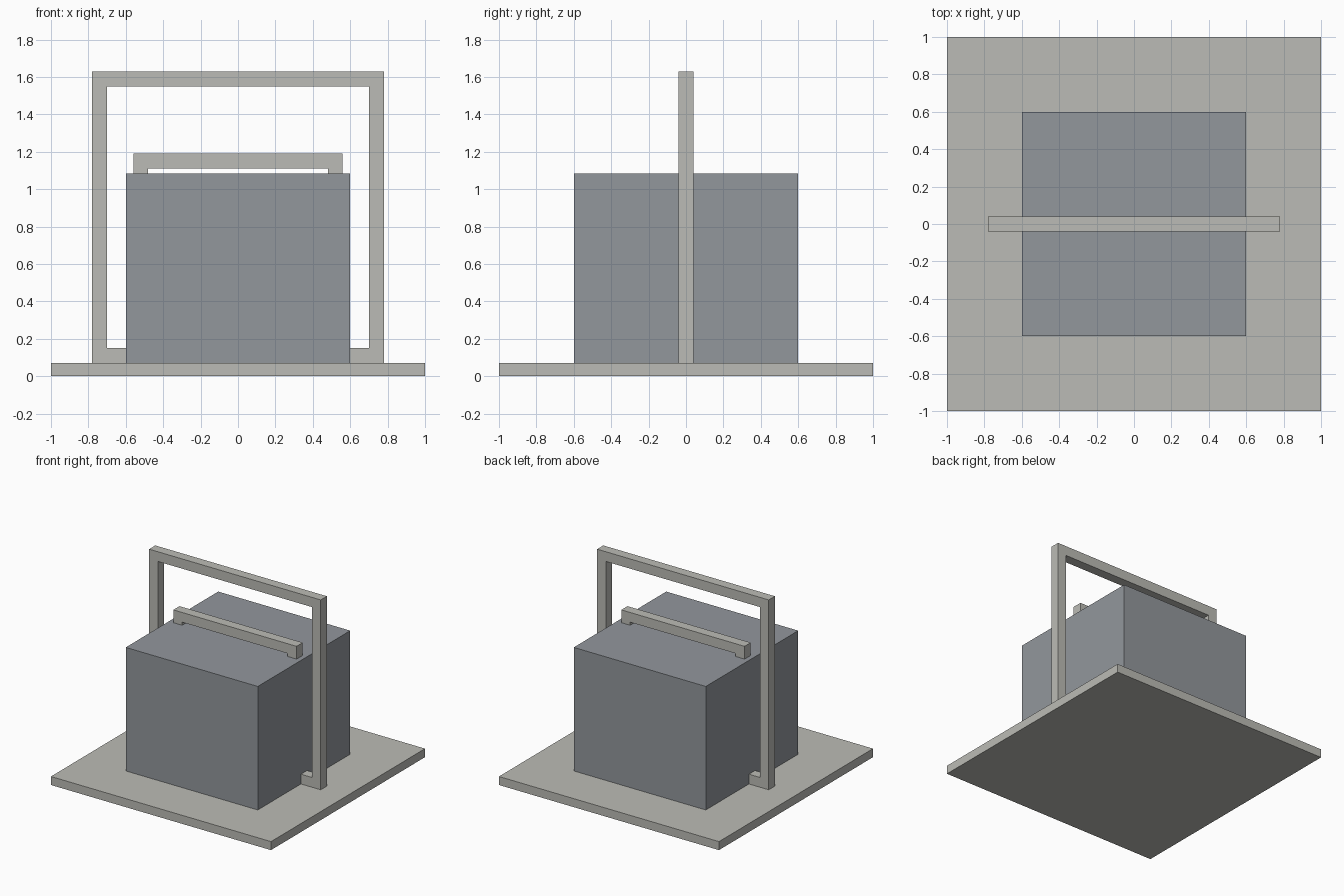
import bpy
import bmesh
from mathutils import Vector

cube = bpy.data.objects.get("Cube")
if cube:
    bpy.data.objects.remove(cube, do_unlink=True)


def make_material(name, rgb):
    mat = bpy.data.materials.new(name)
    mat.use_nodes = True
    color = (*rgb, 1.0)
    mat.diffuse_color = color
    mat.node_tree.nodes["Principled BSDF"].inputs["Base Color"].default_value = color
    return mat


def extrude_profile(name, half_outline, depth, mat):
    """Mirror an open x-z outline across x = 0, close it and extrude it along y."""
    outline = half_outline + [(-x, z) for x, z in reversed(half_outline)]
    bm = bmesh.new()
    verts = [bm.verts.new((x, -depth / 2, z)) for x, z in outline]
    face = bm.faces.new(verts)
    result = bmesh.ops.extrude_face_region(bm, geom=[face])
    moved = [g for g in result["geom"] if isinstance(g, bmesh.types.BMVert)]
    bmesh.ops.translate(bm, verts=moved, vec=Vector((0, depth, 0)))
    bmesh.ops.recalc_face_normals(bm, faces=bm.faces)
    mesh = bpy.data.meshes.new(name)
    bm.to_mesh(mesh)
    bm.free()
    mesh.materials.append(mat)
    obj = bpy.data.objects.new(name, mesh)
    bpy.context.collection.objects.link(obj)
    return obj


stone = make_material("warm light grey", (0.50, 0.50, 0.465))
slate = make_material("blue grey", (0.29, 0.31, 0.335))

base_top = 0.07
box_top = 1.085
bar = 0.08

# Square base plate and the large block standing on it
extrude_profile("base_plate", [(1, 0), (1, base_top)], 2, stone)
extrude_profile("block", [(0.6, base_top), (0.6, box_top)], 1.2, slate)

# Tall hoop over the block, with feet turned inward to meet its sides
outer, top, foot = 0.78, 1.63, 0.59
inner = outer - bar
extrude_profile("hoop_frame", [
    (inner, top - bar), (inner, base_top + bar), (foot, base_top + bar),
    (foot, base_top), (outer, base_top), (outer, top),
], bar, stone)

# Low handle on the block, raised on two short feet
grip, grip_top = 0.56, 1.19
extrude_profile("top_handle", [
    (grip - bar, grip_top - bar), (grip - bar, box_top),
    (grip, box_top), (grip, grip_top),
], bar, stone)
